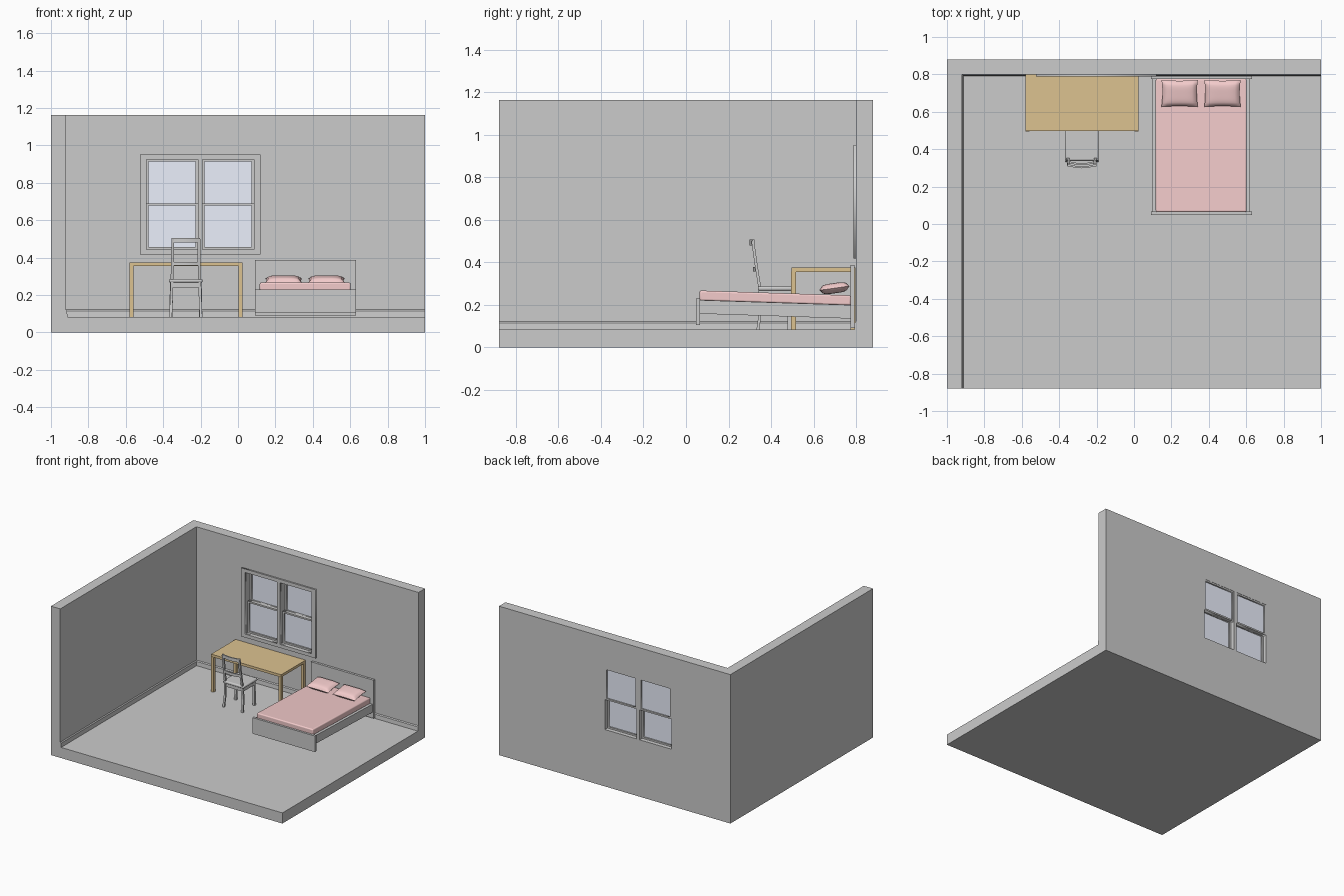
import bpy, bmesh, math
from mathutils import Vector

if "Cube" in bpy.data.objects:
    bpy.data.objects.remove(bpy.data.objects["Cube"])


def material(name, rgb):
    m = bpy.data.materials.new(name)
    m.diffuse_color = (*rgb, 1)
    m.use_nodes = True
    m.node_tree.nodes["Principled BSDF"].inputs["Base Color"].default_value = m.diffuse_color
    return m


WOOD = material("wood", (0.72, 0.54, 0.28))
PINK = material("pink_fabric", (0.90, 0.60, 0.60))
GLASS = material("glass", (0.83, 0.87, 0.98))


def finish(name, bm, mat=None):
    bmesh.ops.recalc_face_normals(bm, faces=bm.faces)
    me = bpy.data.meshes.new(name)
    bm.to_mesh(me)
    bm.free()
    ob = bpy.data.objects.new(name, me)
    bpy.context.collection.objects.link(ob)
    if mat:
        me.materials.append(mat)
    return ob


def prism(name, poly, axis, a, b, mat=None):
    """Extrude a 2D polygon along an axis from a to b."""
    place = {'X': lambda u, v, t: (t, u, v),
             'Y': lambda u, v, t: (u, t, v),
             'Z': lambda u, v, t: (u, v, t)}[axis]
    bm = bmesh.new()
    face = bm.faces.new([bm.verts.new(place(u, v, a)) for u, v in poly])
    new = bmesh.ops.extrude_face_region(bm, geom=[face])['geom']
    move = Vector(place(0, 0, b - a))
    bmesh.ops.translate(bm, vec=move, verts=[g for g in new if isinstance(g, bmesh.types.BMVert)])
    return finish(name, bm, mat)


def rect(x0, x1, z0, z1):
    return [(x0, z0), (x1, z0), (x1, z1), (x0, z1)]


def box(name, x0, x1, y0, y1, z0, z1, mat=None):
    return prism(name, rect(x0, x1, y0, y1), 'Z', z0, z1, mat)


def select(ob):
    bpy.ops.object.select_all(action='DESELECT')
    ob.select_set(True)
    bpy.context.view_layer.objects.active = ob


def frame(name, loops, y0, y1):
    """Flat xz plate with holes: the first loop is the outline."""
    cu = bpy.data.curves.new(name, 'CURVE')
    cu.dimensions, cu.fill_mode, cu.extrude = '2D', 'BOTH', (y1 - y0) / 2
    for loop in loops:
        sp = cu.splines.new('POLY')
        sp.points.add(len(loop) - 1)
        for p, (u, v) in zip(sp.points, loop):
            p.co = (u, v, 0, 1)
        sp.use_cyclic_u = True
    ob = bpy.data.objects.new(name, cu)
    bpy.context.collection.objects.link(ob)
    ob.location.y = (y0 + y1) / 2
    ob.rotation_euler.x = math.pi / 2
    select(ob)
    bpy.ops.object.convert(target='MESH')


def soften(ob, width, segments=3):
    m = ob.modifiers.new("Bevel", 'BEVEL')
    m.width, m.segments = width, segments
    select(ob)
    bpy.ops.object.shade_smooth_by_angle(angle=math.radians(40))


def bar(name, path, w, d):
    """Square-section bar running upward through (x, y, z) points."""
    bm = bmesh.new()
    rings = [[bm.verts.new((x + i * w / 2, y + j * d / 2, z))
              for i, j in ((-1, -1), (1, -1), (1, 1), (-1, 1))] for x, y, z in path]
    for r, s in zip(rings, rings[1:]):
        for i in range(4):
            bm.faces.new((r[i], r[i - 1], s[i - 1], s[i]))
    bm.faces.new(rings[0])
    bm.faces.new(rings[-1])
    return finish(name, bm)


# Room shell: one block with the interior and both window openings cut out
room = box("room_shell", -1, 1, -0.88, 0.88, 0, 1.163)
openings = [(-0.49, -0.215), (-0.19, 0.085)]
WZ0, WZ1 = 0.444, 0.925
cutters = [box("room_cutter", -0.92, 1.1, -1, 0.80, 0.083, 1.3)]
cutters += [box("window_cutter", a, b, 0.7, 1.0, WZ0, WZ1) for a, b in openings]
for c in cutters:
    c.hide_render = True
    select(room)
    m = room.modifiers.new("Cut", 'BOOLEAN')
    m.operation, m.solver, m.object = 'DIFFERENCE', 'EXACT', c
    bpy.ops.object.modifier_apply(modifier=m.name)
    bpy.data.objects.remove(c)

# Baseboards
prism("left_baseboard", [(-0.92, 0.083), (-0.912, 0.083), (-0.914, 0.115), (-0.92, 0.122)],
      'Y', -0.88, 0.80)
prism("back_baseboard", [(0.80, 0.083), (0.792, 0.083), (0.794, 0.115), (0.80, 0.122)],
      'X', -0.92, 1)

# Window: casing, then an outer upper sash and inner lower sash per opening
frame("window_casing", [rect(-0.525, 0.12, 0.417, 0.952)]
      + [rect(a, b, WZ0, WZ1) for a, b in openings], 0.788, 0.80)
T = 0.012
for side, (a, b) in zip(("left", "right"), openings):
    for part, z0, z1, y0 in (("upper", 0.677, WZ1, 0.85), ("lower", WZ0, 0.69, 0.82)):
        frame(f"{side}_{part}_sash",
              [rect(a, b, z0, z1), rect(a + T, b - T, z0 + T, z1 - T)], y0, y0 + 0.028)
        box(f"{side}_{part}_glass", a + T, b - T, y0 + 0.012, y0 + 0.017,
            z0 + T, z1 - T, GLASS)

# Desk: top and four legs
box("desk_top", -0.58, 0.025, 0.497, 0.798, 0.355, 0.375, WOOD)
for x in (-0.58, 0.003):
    for y in (0.495, 0.775):
        box("desk_leg", x, x + 0.022, y, y + 0.022, 0.083, 0.357, WOOD)

# Bed: end boards, gently sloping rails, base and mattress
box("headboard", 0.09, 0.63, 0.774, 0.792, 0.09, 0.388)
box("footboard", 0.09, 0.63, 0.048, 0.067, 0.105, 0.23)


def sloped(name, x0, x1, top, thick, mat=None):
    return prism(name, [(0.064, top), (0.064, top - thick),
                        (0.776, top - thick - 0.023), (0.776, top - 0.023)], 'X', x0, x1, mat)


for x0, x1 in ((0.098, 0.116), (0.602, 0.62)):
    sloped("bed_side_rail", x0, x1, 0.222, 0.064)
sloped("bed_base", 0.116, 0.602, 0.222, 0.03)
soften(sloped("mattress", 0.116, 0.602, 0.267, 0.047, PINK), 0.008)


# Pillows: puffed grids pinched flat at the rim
def pillow(name, cx):
    bm = bmesh.new()
    for s in (1, -1):
        g = bmesh.ops.create_grid(bm, x_segments=14, y_segments=12, size=1)['verts']
        for v in g:
            u, w = v.co.x, v.co.y
            puff = ((1 - u ** 4) * (1 - w ** 4)) ** 0.5 if max(abs(u), abs(w)) < 0.999 else 0
            v.co = (0.097 * u * (1 - 0.05 * (1 - w * w)),
                    0.072 * w * (1 - 0.05 * (1 - u * u)), s * 0.024 * puff)
    bmesh.ops.remove_doubles(bm, verts=bm.verts, dist=1e-4)
    ob = finish(name, bm, PINK)
    ob.location = (cx, 0.698, 0.278)
    ob.rotation_euler.x = math.radians(8)
    select(ob)
    bpy.ops.object.shade_smooth_by_angle(angle=math.radians(60))


pillow("left_pillow", 0.244)
pillow("right_pillow", 0.473)

# Chair: faces the desk, with leaning rear posts
CX = -0.279
seat = box("chair_seat", CX - 0.09, CX + 0.09, 0.338, 0.515, 0.266, 0.287)
soften(seat, 0.009)
for s in (-1, 1):
    bar("chair_rear_post", [(CX + s * 0.081, 0.338, 0.083), (CX + s * 0.077, 0.352, 0.18),
                            (CX + s * 0.074, 0.347, 0.28), (CX + s * 0.071, 0.331, 0.38),
                            (CX + s * 0.07, 0.314, 0.50)], 0.015, 0.013)
    bar("chair_front_leg", [(CX + s * 0.08, 0.486, 0.083), (CX + s * 0.076, 0.486, 0.268)],
        0.017, 0.017)
    box("chair_side_apron", CX + s * 0.076 - 0.005, CX + s * 0.076 + 0.005,
        0.35, 0.486, 0.24, 0.268)
for y in (0.352, 0.486):
    box("chair_cross_apron", CX - 0.075, CX + 0.075, y - 0.005, y + 0.005, 0.24, 0.268)


def slat(name, y, z0, z1):
    arc = [(0.076 * t / 4, y - 0.014 * (1 - (t / 4) ** 2)) for t in range(-4, 5)]
    poly = [(CX + u, v - 0.005) for u, v in arc] + [(CX + u, v + 0.005) for u, v in arc[::-1]]
    ob = prism(name, poly, 'Z', z0, z1)
    select(ob)
    bpy.ops.object.shade_smooth_by_angle(angle=math.radians(40))


slat("chair_top_slat", 0.317, 0.48, 0.506)
slat("chair_middle_slat", 0.334, 0.357, 0.378)
